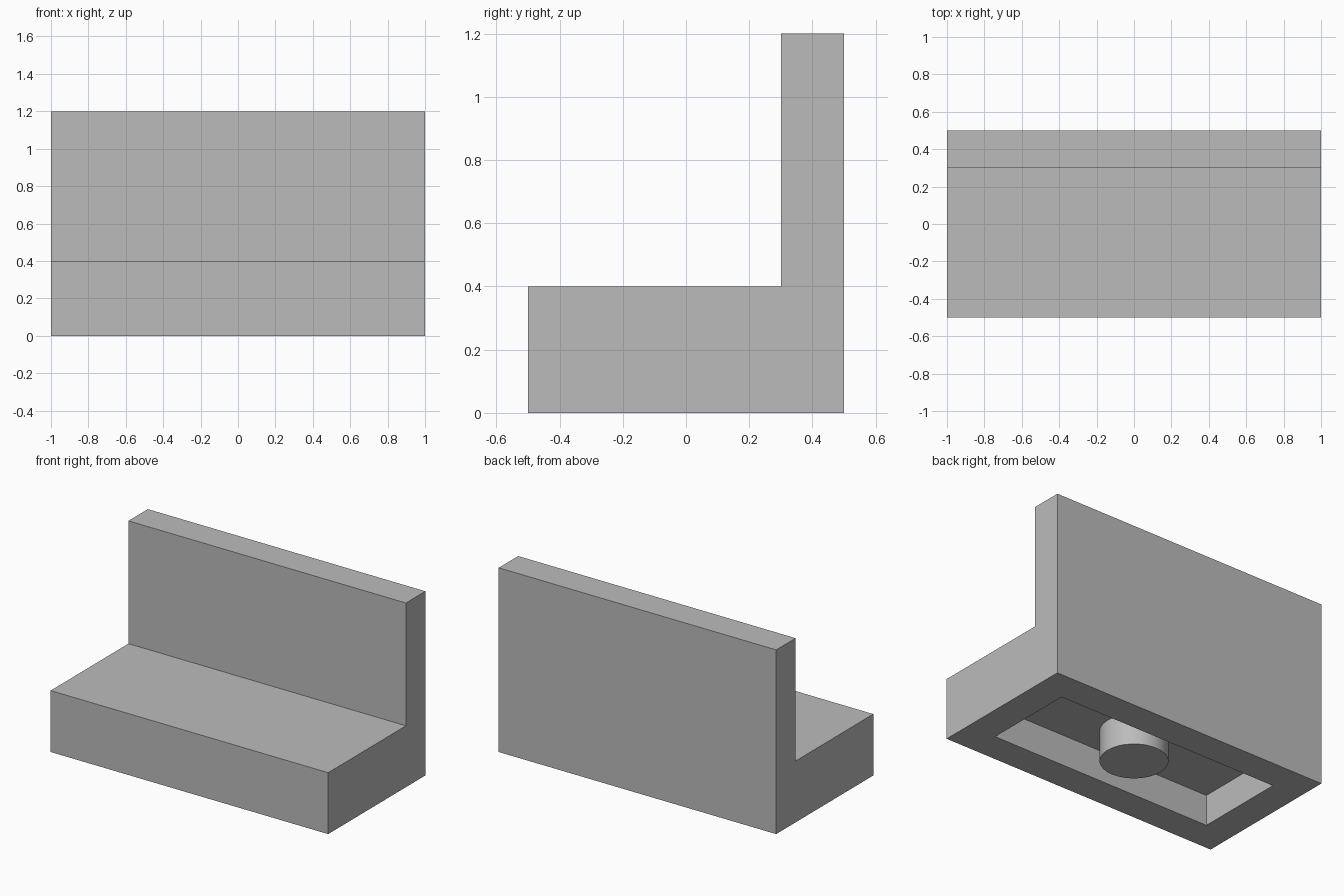
import bpy
import bmesh
import math

cube = bpy.data.objects.get("Cube")
if cube:
    bpy.data.objects.remove(cube, do_unlink=True)

grey = bpy.data.materials.new("plain grey")
grey.use_nodes = True
colour = (0.5, 0.5, 0.5, 1)
grey.diffuse_color = colour
grey.node_tree.nodes["Principled BSDF"].inputs["Base Color"].default_value = colour

WALL = 0.2      # thickness of rim, ceiling and upright panel
BASE = 0.4      # height of the base


def add_object(name, bm):
    bmesh.ops.recalc_face_normals(bm, faces=bm.faces)
    mesh = bpy.data.meshes.new(name)
    bm.to_mesh(mesh)
    bm.free()
    mesh.materials.append(grey)
    obj = bpy.data.objects.new(name, mesh)
    bpy.context.collection.objects.link(obj)
    return obj


# L-shaped body: side profile extruded across the width
bm = bmesh.new()
profile = [(-0.5, 0), (0.5, 0), (0.5, 1.2), (0.5 - WALL, 1.2), (0.5 - WALL, BASE), (-0.5, BASE)]
side = bm.faces.new([bm.verts.new((-1, y, z)) for y, z in profile])
ext = bmesh.ops.extrude_face_region(bm, geom=[side])
new_verts = [g for g in ext["geom"] if isinstance(g, bmesh.types.BMVert)]
bmesh.ops.translate(bm, vec=(2, 0, 0), verts=new_verts)
bmesh.ops.recalc_face_normals(bm, faces=bm.faces)

# Hollow underside: inset the bottom face and push it up
bottom = min(bm.faces, key=lambda f: f.calc_center_median().z)
bmesh.ops.inset_region(bm, faces=[bottom], thickness=WALL, use_even_offset=True)
ceiling = bmesh.ops.extrude_discrete_faces(bm, faces=[bottom])["faces"][0]
bmesh.ops.translate(bm, vec=(0, 0, WALL), verts=ceiling.verts)
add_object("panel_body", bm)

# Round peg in the middle of the hollow
bm = bmesh.new()
bmesh.ops.create_cone(bm, cap_ends=True, segments=32, radius1=0.2, radius2=0.2, depth=WALL)
bmesh.ops.translate(bm, vec=(0, 0, WALL / 2), verts=bm.verts)
peg = add_object("underside_peg", bm)
bpy.ops.object.select_all(action="DESELECT")
peg.select_set(True)
bpy.context.view_layer.objects.active = peg
bpy.ops.object.shade_smooth_by_angle(angle=math.radians(30))
